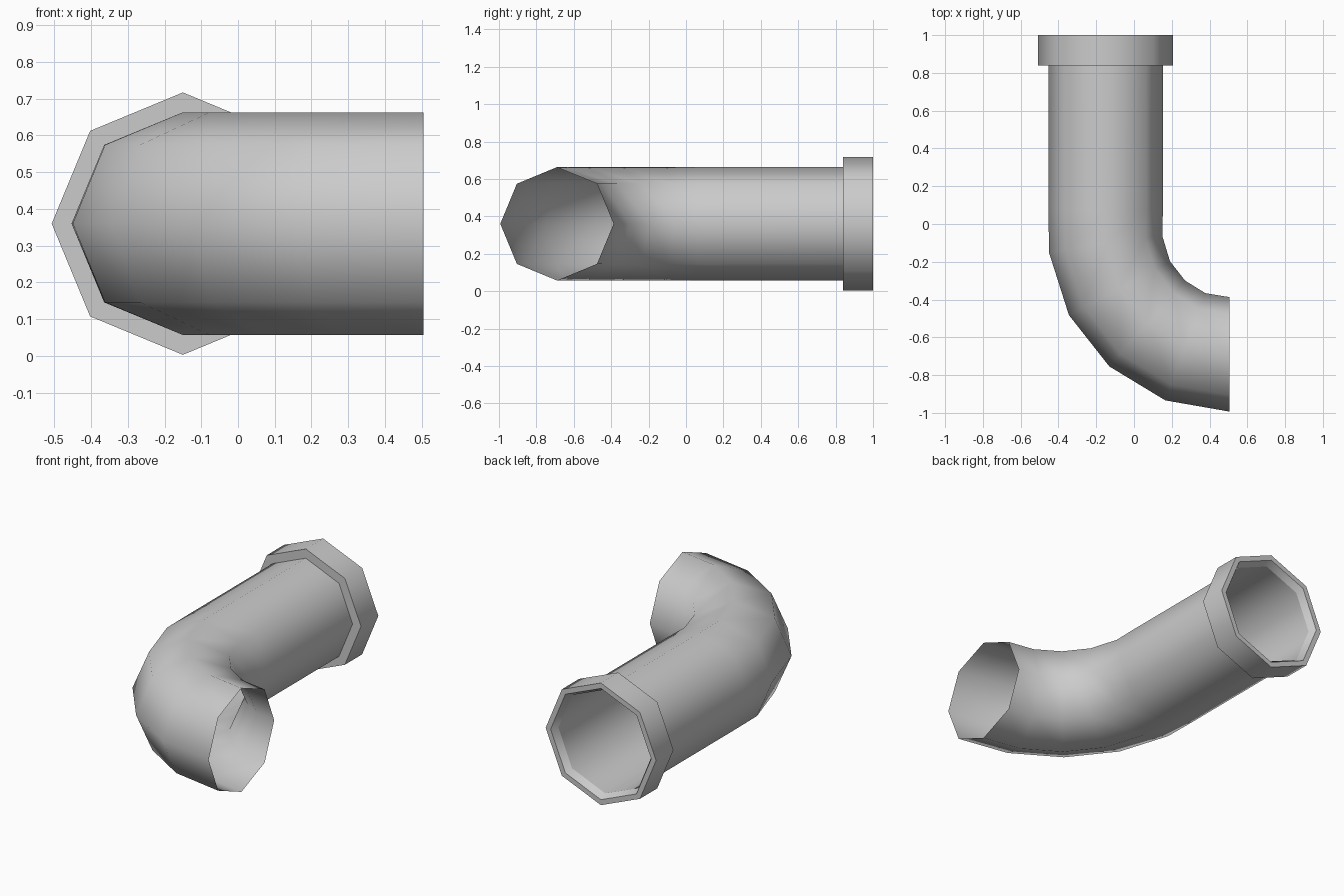
import bpy, bmesh, math
from mathutils import Vector

if "Cube" in bpy.data.objects:
    bpy.data.objects.remove(bpy.data.objects["Cube"])

SIDES = 8
Z = 0.36
R = 0.303


def ring(bm, x, y, tilt, r):
    # Octagonal ring; tilt turns its plane about z
    across = Vector((math.cos(tilt), math.sin(tilt), 0))
    up = Vector((0, 0, 1))
    c = Vector((x, y, Z))
    return [bm.verts.new(c + r * (across * math.cos(a) + up * math.sin(a)))
            for a in (2 * math.pi * i / SIDES for i in range(SIDES))]


def sweep(name, stations):
    bm = bmesh.new()
    rings = [ring(bm, *s) for s in stations]
    for a, b in zip(rings, rings[1:]):
        for i in range(SIDES):
            j = (i + 1) % SIDES
            bm.faces.new((a[i], b[i], b[j], a[j]))
    mesh = bpy.data.meshes.new(name)
    bm.to_mesh(mesh)
    bm.free()
    obj = bpy.data.objects.new(name, mesh)
    bpy.context.collection.objects.link(obj)
    bpy.ops.object.select_all(action='DESELECT')
    obj.select_set(True)
    bpy.context.view_layer.objects.active = obj
    bpy.ops.object.shade_smooth_by_angle(angle=math.radians(50))
    return obj


# Straight run and bend: centre x, y, tilt in degrees
path = [(-0.15, 0.96, 0), (-0.15, 0.07, 0), (-0.15, -0.107, 8.5), (-0.077, -0.34, 28),
        (0.07, -0.527, 48.5), (0.272, -0.65, 69.5), (0.505, -0.69, 90)]
# The last ring is an upright opening; its neighbour edges lean slightly
sweep("pipe_elbow", [(x, y, math.radians(t), R) for x, y, t in path])

# Collar around the open end of the straight run
profile = [(R, 0.84), (0.357, 0.84), (0.357, 1.0), (0.325, 1.0), (R, 0.96)]
sweep("pipe_collar", [(-0.15, y, 0, r) for r, y in profile])
